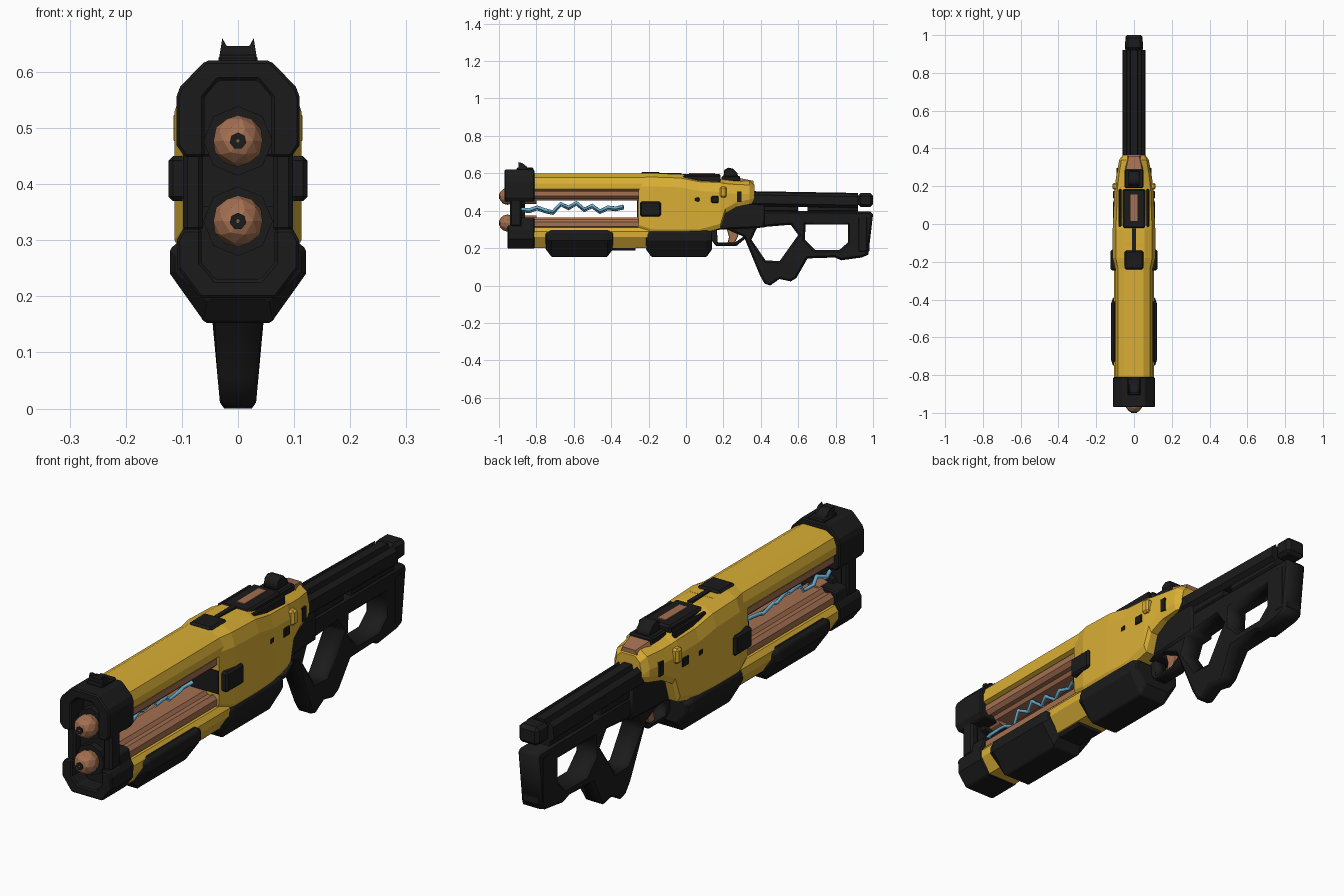
import bpy, bmesh, math
from mathutils import Matrix, Vector

if "Cube" in bpy.data.objects:
    bpy.data.objects.remove(bpy.data.objects["Cube"])


def material(name, rgb):
    m = bpy.data.materials.new(name)
    m.use_nodes = True
    m.diffuse_color = (*rgb, 1)
    m.node_tree.nodes["Principled BSDF"].inputs["Base Color"].default_value = (*rgb, 1)
    return m


YELLOW = material("mustard yellow", (0.7, 0.43, 0.036))
BLACK = material("charcoal black", (0.011, 0.011, 0.011))
COPPER = material("dull copper", (0.37, 0.16, 0.082))
BLUE = material("electric blue", (0.15, 0.46, 0.68))


def add(name, mesh, mat, bevel=0):
    ob = bpy.data.objects.new(name, mesh)
    bpy.context.collection.objects.link(ob)
    mesh.materials.clear()
    mesh.materials.append(mat)
    if bevel:
        mod = ob.modifiers.new("edge chamfer", "BEVEL")
        mod.width, mod.segments, mod.limit_method = bevel, 1, "ANGLE"
        mod.angle_limit = math.radians(40)
    return ob


def finish(name, bm, mat, bevel=0):
    bmesh.ops.recalc_face_normals(bm, faces=bm.faces)
    mesh = bpy.data.meshes.new(name)
    bm.to_mesh(mesh)
    bm.free()
    return add(name, mesh, mat, bevel)


def loft(name, mat, stations, bevel=0):
    """Skin mirrored half sections (x, z) placed along y."""
    bm = bmesh.new()
    rings = []
    for y, half in stations:
        outline = half + [(-x, z) for x, z in reversed(half)]
        rings.append([bm.verts.new((x, y, z)) for x, z in outline])
    n = len(rings[0])
    for a, b in zip(rings, rings[1:]):
        for i in range(n):
            bm.faces.new((a[i], a[(i + 1) % n], b[(i + 1) % n], b[i]))
    bm.faces.new(rings[0])
    bm.faces.new(rings[-1])
    return finish(name, bm, mat, bevel)


def bar(name, mat, half, y0, y1, bevel=0):
    return loft(name, mat, [(y0, half), (y1, half)], bevel)


def box(name, mat, centre, size, bevel=0, sides=(1,)):
    bm = bmesh.new()
    for s in sides:
        c = Vector((centre[0] * s, centre[1], centre[2]))
        bmesh.ops.create_cube(bm, size=1, matrix=Matrix.Translation(c) @ Matrix.Diagonal((*size, 1)))
    return finish(name, bm, mat, bevel)


def curve_mesh(name, cu):
    """Turn a curve into a plain mesh."""
    tmp = bpy.data.objects.new(name + "_path", cu)
    bpy.context.collection.objects.link(tmp)
    dg = bpy.context.evaluated_depsgraph_get()
    mesh = bpy.data.meshes.new_from_object(tmp.evaluated_get(dg))
    bpy.data.objects.remove(tmp)
    return mesh


def plate(name, mat, outlines, half_width, chamfer=0.008):
    """Side profile (y, z) with optional holes, thickened across x."""
    cu = bpy.data.curves.new(name, "CURVE")
    cu.dimensions, cu.fill_mode = "2D", "BOTH"
    cu.extrude = half_width - chamfer
    cu.bevel_depth, cu.bevel_resolution, cu.offset = chamfer, 0, -chamfer
    for pts in outlines:
        sp = cu.splines.new("POLY")
        sp.points.add(len(pts) - 1)
        for p, (y, z) in zip(sp.points, pts):
            p.co = (y, z, 0, 1)
        sp.use_cyclic_u = True
    mesh = curve_mesh(name, cu)
    mesh.transform(Matrix(((0, 0, 1, 0), (1, 0, 0, 0), (0, 1, 0, 0), (0, 0, 0, 1))))
    return add(name, mesh, mat)


def cylinder(name, mat, y0, y1, z, r, sides):
    bm = bmesh.new()
    m = Matrix.Translation((0, (y0 + y1) / 2, z)) @ Matrix.Rotation(math.pi / 2, 4, "X")
    bmesh.ops.create_cone(bm, cap_ends=True, segments=sides, radius1=r, radius2=r, depth=y1 - y0, matrix=m)
    return finish(name, bm, mat)


BOTH = (1, -1)

# Twin grooved rails with rounded tips
groove = [(.035, .364), (.045, .35), (.055, .35), (.07, .355), (.085, .34), (.085, .315), (.06, .295)]
bar("lower_rail", COPPER, groove, -.82, -.22)
bar("upper_rail", COPPER, [(x, .818 - z) for x, z in groove], -.82, -.22)
for label, z in (("upper", .477), ("lower", .334)):
    cylinder(label + "_rail_neck", COPPER, -.955, -.8, z, .04, 12)
    cylinder(label + "_collar", BLACK, -.93, -.86, z, .062, 8)
    bm = bmesh.new()
    bmesh.ops.create_icosphere(bm, subdivisions=2, radius=.046, matrix=Matrix.Translation((0, -.955, z)))
    finish(label + "_rail_tip", bm, COPPER)
    cylinder(label + "_tip_hole", BLACK, -1, -.99, z, .015, 7)

# Muzzle frames, open towards each other
upper = [(.058, .62), (.103, .574), (.11, .555), (.11, .47), (.095, .448)]
bar("upper_muzzle_frame", BLACK, upper + [(.06, .448), (.06, .555), (.035, .585)], -.97, -.87, .005)
bar("upper_muzzle_block", BLACK, upper, -.885, -.81, .005)
lower = [(.068, .197), (.108, .25), (.109, .3), (.098, .32)]
bar("lower_muzzle_frame", BLACK, lower + [(.065, .32), (.065, .26), (.04, .23)], -.955, -.87, .005)
bar("lower_muzzle_block", BLACK, lower + [(.09, .36), (.07, .365)], -.885, -.81, .005)
box("muzzle_side_post", BLACK, (.08, -.91, .39), (.036, .06, .15), .008, BOTH)
box("muzzle_bridge", BLACK, (0, -.895, .405), (.14, .02, .09))
loft("front_sight", BLACK, [
    (-.895, [(.02, .646), (.028, .66), (.036, .61)]), (-.875, [(.02, .646), (.028, .655), (.036, .61)]),
    (-.85, [(.02, .63), (.028, .635), (.036, .61)])])
box("front_sight_foot", BLACK, (0, -.86, .62), (.07, .09, .02), .005)

# Yellow shrouds and lower grips
bar("upper_shroud", YELLOW, [(.05, .598), (.085, .578), (.097, .545), (.097, .515), (.07, .505)], -.82, -.1)
bar("lower_shroud", YELLOW, [(.09, .31), (.105, .29), (.105, .26), (.065, .2)], -.82, -.2)
bar("shroud_keel", BLACK, [(.07, .22), (.05, .187)], -.4, -.27)


def grip(name, y0, y1, w):
    full = [(w - .015, .297), (w, .285), (w, .24), (.06, .153)]
    end = [(w - .025, .287), (w - .01, .275), (w - .01, .245), (.055, .195)]
    loft(name, BLACK, [(y0, end), (y0 + .03, full), (y1 - .03, full), (y1, end)], .004)


grip("front_grip", -.75, -.39, .121)
grip("rear_grip", -.215, .14, .112)


# Receiver
def shell(w, top, low):
    return [(.5 * w, top), (.85 * w, top - .02), (w, top - .07), (w, low + .025), (.88 * w, low)]


loft("receiver", YELLOW, [
    (-.255, shell(.095, .598, .3)), (-.18, shell(.113, .6, .275)), (-.03, shell(.113, .595, .275)),
    (.07, shell(.108, .575, .275)), (.185, shell(.104, .57, .305)), (.21, shell(.1, .565, .385)),
    (.27, shell(.092, .56, .42)), (.34, shell(.078, .558, .435)), (.365, shell(.06, .54, .44))])
box("receiver_lug", YELLOW, (.1, .2, .5), (.03, .035, .06), .008, BOTH)
box("receiver_front_plate", BLACK, (0, -.257, .41), (.19, .008, .09))
box("receiver_band", BLACK, (.107, -.19, .41), (.034, .11, .08), .008, BOTH)
box("receiver_slot", BLACK, (.086, .285, .475), (.014, .025, .055), 0, BOTH)
for y, length, height in ((.06, .026, .022), (.155, .04, .035)):
    box("receiver_rivet", BLACK, (.1055, y, .46), (.009, length, height), .003, BOTH)

# Top furniture
box("top_clasp", BLACK, (0, -.19, .598), (.1, .1, .02), .008)
box("top_link", BLACK, (0, -.09, .597), (.02, .13, .012))
box("top_rail", BLACK, (0, .08, .58), (.12, .21, .034), .008)
box("top_rail_side", BLACK, (.073, .085, .567), (.016, .2, .04), .004, BOTH)
box("top_rail_insert", COPPER, (0, .085, .597), (.036, .14, .008))
box("rear_sight_base", BLACK, (0, .24, .57), (.1, .1, .03), .006)
plate("rear_sight", BLACK, [[(.2, .58), (.205, .618), (.225, .63), (.25, .625), (.275, .6), (.28, .575)]], .03, .005)
loft("rear_cap", COPPER, [(.29, [(.042, .574), (.055, .54)]), (.36, [(.028, .56), (.04, .53)])])

# Rear chassis, trigger and guard
plate("chassis", BLACK, [[(.08, .29), (.13, .37), (.24, .44), (.42, .45), (.42, .31), (.2, .3)]], .054)
plate("trigger_guard", BLACK, [
    [(.13, .31), (.37, .33), (.34, .27), (.27, .212), (.16, .212), (.13, .25)],
    [(.165, .3), (.305, .3), (.305, .26), (.26, .23), (.17, .23)]], .028, .004)
plate("trigger", COPPER, [[(.215, .31), (.27, .31), (.28, .265), (.258, .224), (.22, .218), (.23, .26)]], .02, .003)

# Skeleton stock with two openings, thinner towards the bottom
stock = plate("stock", BLACK, [
    [(.26, .4), (.985, .395), (1, .38), (.975, .165), (.94, .15), (.83, .135), (.795, .15), (.65, .145),
     (.59, .04), (.56, .022), (.5, .035), (.45, 0), (.42, .01), (.395, .055), (.31, .26), (.2, .31)],
    [(.38, .31), (.56, .325), (.6, .27), (.5, .13), (.425, .135), (.35, .245)],
    [(.64, .325), (.865, .325), (.865, .23), (.82, .19), (.69, .19), (.635, .245)]], .046, .01)
for v in stock.data.vertices:
    v.co.x *= min(1, .68 + 2 * v.co.z)
box("butt_pad", BLACK, (0, .945, .275), (.094, .07, .21), .014)
spine = [(.035, .445), (.045, .43), (.045, .4), (.03, .385)]
for label, y0, y1 in (("front", .3, .6), ("rear", .65, .92)):
    bar(label + "_stock_spine", BLACK, spine, y0, y1)
slide = [(.018, .505), (.022, .485), (.036, .485), (.04, .5), (.058, .485), (.062, .44), (.045, .425)]
loft("stock_slide", BLACK, [(.32, slide), (.92, [(x, z - .01) for x, z in slide])])
box("slide_end", BLACK, (0, .96, .457), (.09, .08, .074), .014)
box("slide_neck", BLACK, (0, .92, .45), (.06, .06, .04))

# Electric arcs between the rails
heights = [.405, .4, .415, .4, .39, .435, .415, .44, .405, .425, .395, .415, .41, .42]
for side, label in ((1, "left_arc"), (-1, "right_arc")):
    arc = bpy.data.curves.new(label, "CURVE")
    arc.dimensions, arc.bevel_depth, arc.bevel_resolution = "3D", .009, 0
    sp = arc.splines.new("POLY")
    sp.points.add(len(heights) - 1)
    for i, z in enumerate(heights):
        sp.points[i].co = (side * (.018 + .015 * (i % 2)), -.88 + i * .042, z + .004 * side, 1)
    add(label, curve_mesh(label, arc), BLUE)
